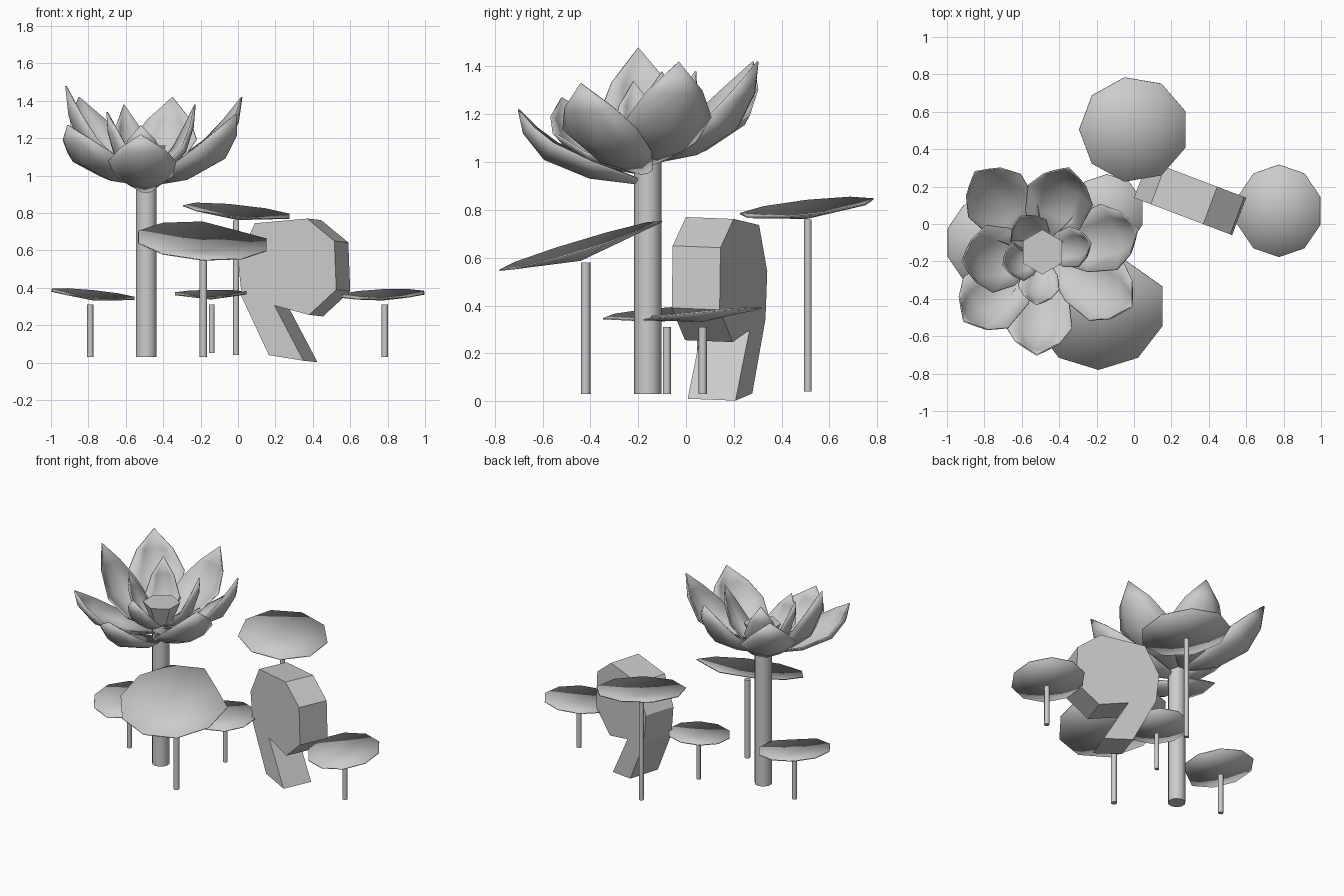
import bpy, bmesh, math
from mathutils import Vector

cube = bpy.data.objects.get("Cube")
if cube:
    bpy.data.objects.remove(cube)

grey = bpy.data.materials.new("plain_grey")
grey.use_nodes = True
colour = (0.6, 0.6, 0.6, 1)
grey.diffuse_color = colour
grey.node_tree.nodes["Principled BSDF"].inputs["Base Color"].default_value = colour


def make(name, verts, faces, angle=50, thick=0):
    """Mesh object from points and faces, optionally thickened."""
    mesh = bpy.data.meshes.new(name)
    mesh.from_pydata([tuple(v) for v in verts], [], faces)
    bm = bmesh.new()
    bm.from_mesh(mesh)
    bmesh.ops.recalc_face_normals(bm, faces=bm.faces)
    bm.to_mesh(mesh)
    bm.free()
    mesh.materials.append(grey)
    ob = bpy.data.objects.new(name, mesh)
    bpy.context.collection.objects.link(ob)
    if thick:
        mod = ob.modifiers.new("thickness", 'SOLIDIFY')
        mod.thickness = thick
        mod.offset = 0
    bpy.ops.object.select_all(action='DESELECT')
    ob.select_set(True)
    bpy.context.view_layer.objects.active = ob
    if angle:
        bpy.ops.object.shade_smooth_by_angle(angle=math.radians(angle))
    return ob


def stem(name, x, y, radius, bottom, top, sides=8):
    bpy.ops.mesh.primitive_cylinder_add(vertices=sides, radius=radius, depth=top - bottom,
                                        location=(x, y, (bottom + top) / 2))
    ob = bpy.context.object
    ob.name = name
    ob.data.materials.append(grey)
    bpy.ops.object.shade_smooth_by_angle(angle=math.radians(50))


def pad(name, x, y, z, rx, ry, slope, rise, notch=None, sides=10):
    """Shallow tilted bowl; one rim corner may be pulled in as a notch."""
    verts = [Vector((x, y, z))]
    for i in range(sides):
        a = math.tau * (i + 0.5) / sides
        k = 0.84 if i == notch else 1.03
        dx, dy = k * rx * math.cos(a), k * ry * math.sin(a)
        verts.append(Vector((x + dx, y + dy, z + rise + slope[0] * dx + slope[1] * dy)))
    faces = [(0, i + 1, (i + 1) % sides + 1) for i in range(sides)]
    make(name, verts, faces, thick=0.006)


# Lily pads and their stems
pad("front_pad", -0.19, -0.44, 0.59, 0.35, 0.33, (-0.06, 0.3), 0.06, notch=1)
stem("front_pad_stem", -0.185, -0.42, 0.02, 0.03, 0.58)
pad("back_pad", 0, 0.505, 0.765, 0.285, 0.275, (-0.1, 0.11), 0.045, sides=9)
stem("back_pad_stem", -0.01, 0.51, 0.016, 0.04, 0.76)
pad("left_pad", 0.775, 0.07, 0.335, 0.225, 0.24, (0.04, 0.1), 0.03)
stem("left_pad_stem", 0.785, 0.07, 0.017, 0.03, 0.31)
pad("right_pad", -0.775, -0.1, 0.335, 0.225, 0.24, (-0.1, 0.08), 0.03, notch=8)
stem("right_pad_stem", -0.79, -0.08, 0.017, 0.03, 0.31)
pad("middle_pad", -0.145, 0.06, 0.34, 0.195, 0.2, (0.01, 0.08), 0.03)
stem("middle_pad_stem", -0.14, 0.06, 0.015, 0.05, 0.31)

# Flower stem and seed pod
CX, CY = -0.49, -0.16
stem("flower_stem", CX, CY, 0.057, 0.03, 1.02, 10)
bpy.ops.mesh.primitive_cone_add(vertices=6, radius1=0.055, radius2=0.12, depth=0.16,
                                location=(CX, CY + 0.01, 1.08))
bpy.context.object.name = "seed_pod"
bpy.context.object.data.materials.append(grey)


def petal(name, tip, base, half, belly=0.6):
    """Cupped petal rising from the flower centre to its pointed tip."""
    d = Vector((tip[0] - CX, tip[1] - CY, 0))
    reach, height = d.length, tip[2] - base
    d.normalize()
    side = Vector((-d.y, d.x, 0))
    # reach, height and width fractions along the keel
    rows = [(0.08, 0.0, 0.25), (belly - 0.15, 0.08, 0.85),
            (belly + 0.2, 0.33, 1.0), (0.96, 0.68, 0.65), (1.0, 1.0, 0.0)]
    verts, faces = [], []
    for i, (r, h, w) in enumerate(rows):
        keel = Vector((CX, CY, base)) + d * (reach * r) + Vector((0, 0, height * h))
        a, b = rows[max(i - 1, 0)], rows[min(i + 1, 4)]
        run, climb = reach * (b[0] - a[0]), height * (b[1] - a[1])
        inward = (Vector((0, 0, run)) - d * climb).normalized()
        for s in (-1, -0.55, 0, 0.55, 1):
            verts.append(keel + side * (s * w * half) + inward * (s * s * w * half * 0.45))
    for i in range(4):
        for j in range(4):
            n = i * 5 + j
            faces.append((n, n + 1, n + 6, n + 5))
    ob = make(name, verts, faces, thick=0.008)
    bm = bmesh.new()
    bm.from_mesh(ob.data)
    bmesh.ops.remove_doubles(bm, verts=bm.verts, dist=0.0005)
    bm.to_mesh(ob.data)
    bm.free()


# Outer ring of petals, then the smaller inner ring
outer = [((-0.85, 0.28, 1.42), 1.0), ((-0.35, 0.30, 1.42), 1.0), ((0.02, -0.03, 1.42), 0.99),
         ((-0.01, -0.44, 1.33), 0.95), ((-0.52, -0.70, 1.22), 0.91),
         ((-0.91, -0.52, 1.27), 0.95), ((-0.92, -0.20, 1.48), 0.98)]
for i, (tip, base) in enumerate(outer):
    petal("outer_petal_%d" % (i + 1), tip, base, 0.18)
inner = [(-0.61, 0.04, 1.38), (-0.23, -0.10, 1.38), (-0.52, -0.43, 1.27), (-0.70, -0.22, 1.34)]
for i, tip in enumerate(inner):
    petal("inner_petal_%d" % (i + 1), tip, 1.0, 0.11)

# Comma-shaped slab: a rounded head with a slanting tail
profile = [(0.37, 0.77), (0.515, 0.65), (0.525, 0.39), (0.38, 0.255), (0.195, 0.305),
           (0.35, 0.01), (0.165, 0.04), (0.02, 0.35), (0.0, 0.55), (0.09, 0.745)]
front = [Vector((x, 0.14 - 0.38 * x, z)) for x, z in profile]
back = [v + Vector((0.075, 0.2, -0.008)) for v in front]
n = len(profile)
walls = [(i, (i + 1) % n, (i + 1) % n + n, i + n) for i in range(n)]
make("curved_bud", front + back, [tuple(range(n)), tuple(range(n, 2 * n))] + walls, angle=0)
